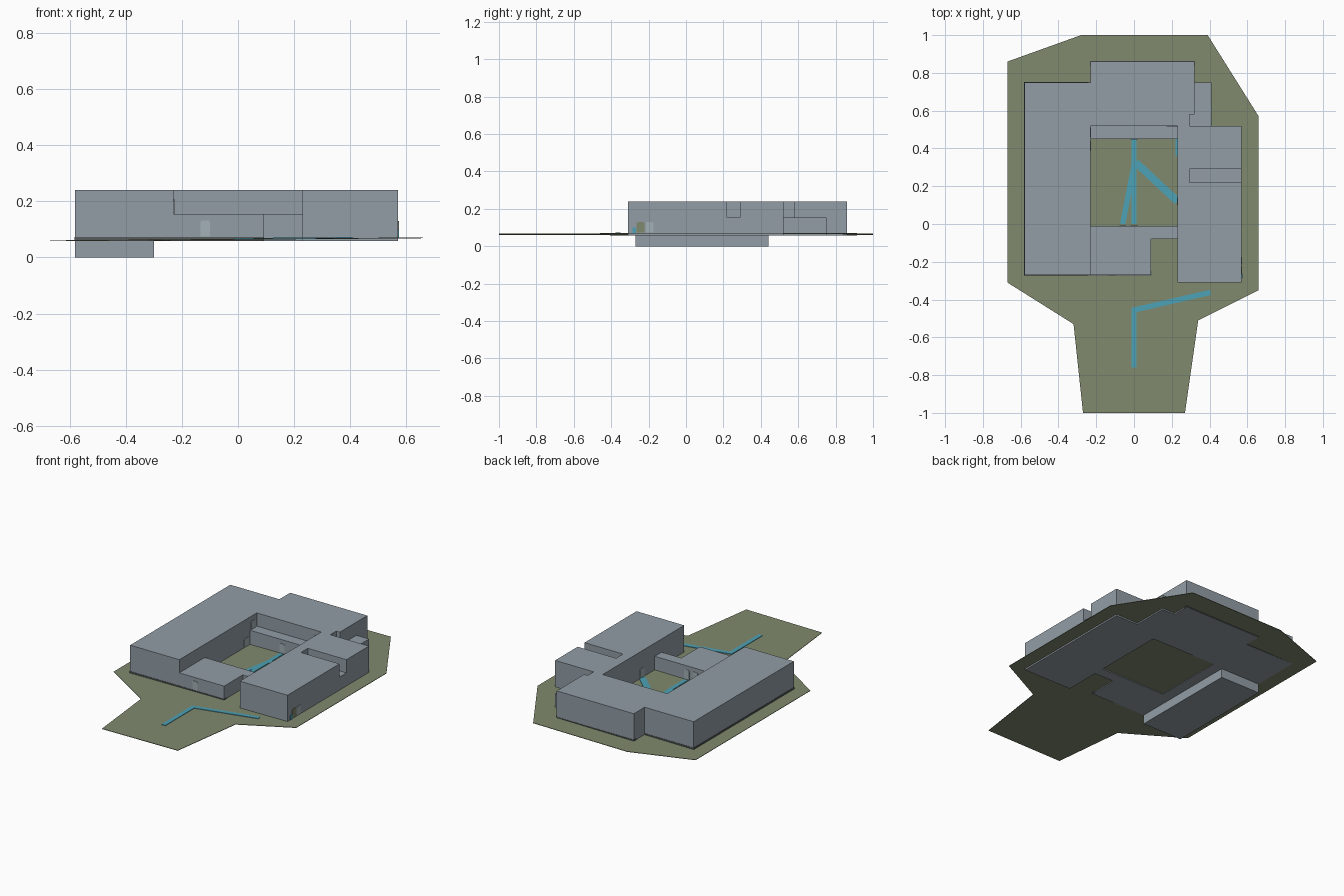
import bpy, bmesh, math
from mathutils import Vector

if "Cube" in bpy.data.objects:
    bpy.data.objects.remove(bpy.data.objects["Cube"])


def material(name, rgb):
    m = bpy.data.materials.new(name)
    m.diffuse_color = (*rgb, 1)
    m.use_nodes = True
    m.node_tree.nodes["Principled BSDF"].inputs["Base Color"].default_value = m.diffuse_color
    return m


WALL = material("blue grey", (0.29, 0.34, 0.38))
GRASS = material("olive green", (0.215, 0.25, 0.155))
WATER = material("teal", (0.075, 0.36, 0.47))
PALE = material("pale grey", (0.37, 0.44, 0.47))
DARK = material("dark grey", (0.09, 0.10, 0.10))


def ground_z(x):
    """Height of the gently sloping lawn."""
    return 0.066 + 0.008 * x


def prism(name, outline, bottom, top, mat):
    """Upright prism; bottom and top are heights or functions of x."""
    lo = bottom if callable(bottom) else lambda x: bottom
    hi = top if callable(top) else lambda x: top
    bm = bmesh.new()
    a = [bm.verts.new((x, y, lo(x))) for x, y in outline]
    b = [bm.verts.new((x, y, hi(x))) for x, y in outline]
    bm.faces.new(a[::-1])
    bm.faces.new(b)
    for i in range(len(a)):
        j = (i + 1) % len(a)
        bm.faces.new((a[i], a[j], b[j], b[i]))
    bmesh.ops.recalc_face_normals(bm, faces=bm.faces)
    me = bpy.data.meshes.new(name)
    bm.to_mesh(me)
    bm.free()
    me.materials.append(mat)
    ob = bpy.data.objects.new(name, me)
    bpy.context.collection.objects.link(ob)
    return ob


def rect(x0, x1, y0, y1):
    return [(x0, y0), (x1, y0), (x1, y1), (x0, y1)]


def box(name, x0, x1, y0, y1, z0, z1, mat):
    return prism(name, rect(x0, x1, y0, y1), z0, z1, mat)


def path(name, points, width):
    """Flat mitred ribbon lying on the lawn."""
    pts = [Vector(p) for p in points]
    left, right = [], []
    for i, p in enumerate(pts):
        dirs = []
        if i > 0:
            dirs.append((p - pts[i - 1]).normalized())
        if i < len(pts) - 1:
            dirs.append((pts[i + 1] - p).normalized())
        d = sum(dirs, Vector((0, 0))).normalized()
        n = Vector((-d.y, d.x)) * width / 2 / max(0.3, d.dot(dirs[0]))
        left.append(tuple(p + n))
        right.append(tuple(p - n))
    prism(name, left + right[::-1], lambda x: ground_z(x) - 0.001,
          lambda x: ground_z(x) + 0.003, WATER)


# Lawn
lawn = [(-0.67, 0.86), (-0.28, 1), (0.39, 1), (0.66, 0.57), (0.66, -0.35),
        (0.34, -0.51), (0.27, -1), (-0.27, -1), (-0.32, -0.53), (-0.67, -0.31)]
prism("lawn", lawn, lambda x: ground_z(x) - 0.003, ground_z, GRASS)

# Tall wings around the courtyard
hall = [(-0.58, -0.27), (-0.23, -0.27), (-0.23, 0.52), (0.23, 0.52),
        (0.23, -0.31), (0.57, -0.31), (0.57, 0.22), (0.295, 0.22),
        (0.295, 0.29), (0.57, 0.29), (0.57, 0.52), (0.295, 0.52),
        (0.295, 0.58), (0.32, 0.58), (0.32, 0.86), (-0.23, 0.86),
        (-0.23, 0.75), (-0.58, 0.75)]
prism("tall_wings", hall, 0.058, 0.24, WALL)

# Single storey parts
LOW = 0.155
link = [(-0.23, -0.27), (0.09, -0.27), (0.09, -0.08), (0.23, -0.08),
        (0.23, -0.01), (-0.23, -0.01)]
prism("front_link", link, 0.058, LOW, WALL)
box("courtyard_gallery", -0.23, 0.23, 0.45, 0.52, 0.058, LOW, WALL)
box("side_recess", 0.295, 0.57, 0.22, 0.29, 0.058, LOW, WALL)
annex = [(0.295, 0.52), (0.41, 0.52), (0.41, 0.75), (0.32, 0.75),
         (0.32, 0.58), (0.295, 0.58)]
prism("rear_annex", annex, 0.058, LOW, WALL)

# Basement
box("basement", -0.58, -0.30, -0.27, 0.44, 0, 0.058, WALL)

# Dark footing along the outer walls
E = 0.002
for i, (x0, x1, y0, y1) in enumerate([
        (-0.58, 0.09, -0.27, -0.25), (-0.58, -0.56, -0.27, 0.75),
        (-0.58, -0.23, 0.73, 0.75), (-0.23, 0.32, 0.84, 0.86)]):
    box(f"footing_{i}", x0 - E, x1 + E, y0 - E, y1 + E, 0.059, 0.072, DARK)

# Paths
path("approach_path", [(0, -0.76), (0, -0.455), (0.405, -0.362)], 0.028)
path("court_path_main", [(0, 0.0), (0, 0.45)], 0.027)
path("court_path_left", [(0.0, 0.31), (-0.06, 0.0)], 0.028)
path("court_path_right", [(0.01, 0.325), (0.23, 0.12)], 0.04)
path("court_path_edge", [(0.225, 0.36), (0.225, 0.45)], 0.01)


def door(name, centre, normal, width, z0, z1, mat):
    """Thin plate with clipped upper corners, facing the given direction."""
    w, c = width / 2, 0.006
    shape = [(-w, z0), (w, z0), (w, z1 - c), (w - c, z1), (c - w, z1), (-w, z1 - c)]
    ob = prism(name, shape, 0, 0.003, mat)
    nx, ny = normal
    for v in ob.data.vertices:
        u, z, d = v.co
        v.co = (centre[0] - ny * u + nx * d, centre[1] + nx * u + ny * d, z)
    bm = bmesh.new()
    bm.from_mesh(ob.data)
    bmesh.ops.recalc_face_normals(bm, faces=bm.faces)
    bm.to_mesh(ob.data)
    bm.free()


# Doors in the outer and courtyard walls
door("front_door", (-0.117, -0.27), (0, -1), 0.035, 0.074, 0.132, PALE)
door("side_door_front", (0.57, -0.243), (1, 0), 0.042, 0.074, 0.13, GRASS)
door("side_door_rear", (0.57, -0.195), (1, 0), 0.04, 0.074, 0.13, PALE)
box("side_door_sill", 0.57, 0.574, -0.285, -0.266, 0.07, 0.10, WATER)
door("gallery_door", (0, 0.45), (0, -1), 0.035, 0.068, 0.13, PALE)
door("link_door_a", (0, -0.01), (0, 1), 0.035, 0.068, 0.13, PALE)
door("link_door_b", (-0.06, -0.01), (0, 1), 0.035, 0.068, 0.13, PALE)
door("left_court_door", (-0.23, 0.415), (1, 0), 0.05, 0.066, 0.12, PALE)
door("right_court_door", (0.23, 0.12), (-1, 0), 0.04, 0.068, 0.13, PALE)
door("roof_door", (0.2, 0.52), (0, -1), 0.058, LOW, 0.208, WALL)
door("roof_door_left", (-0.23, 0.485), (1, 0), 0.05, LOW, 0.208, PALE)
